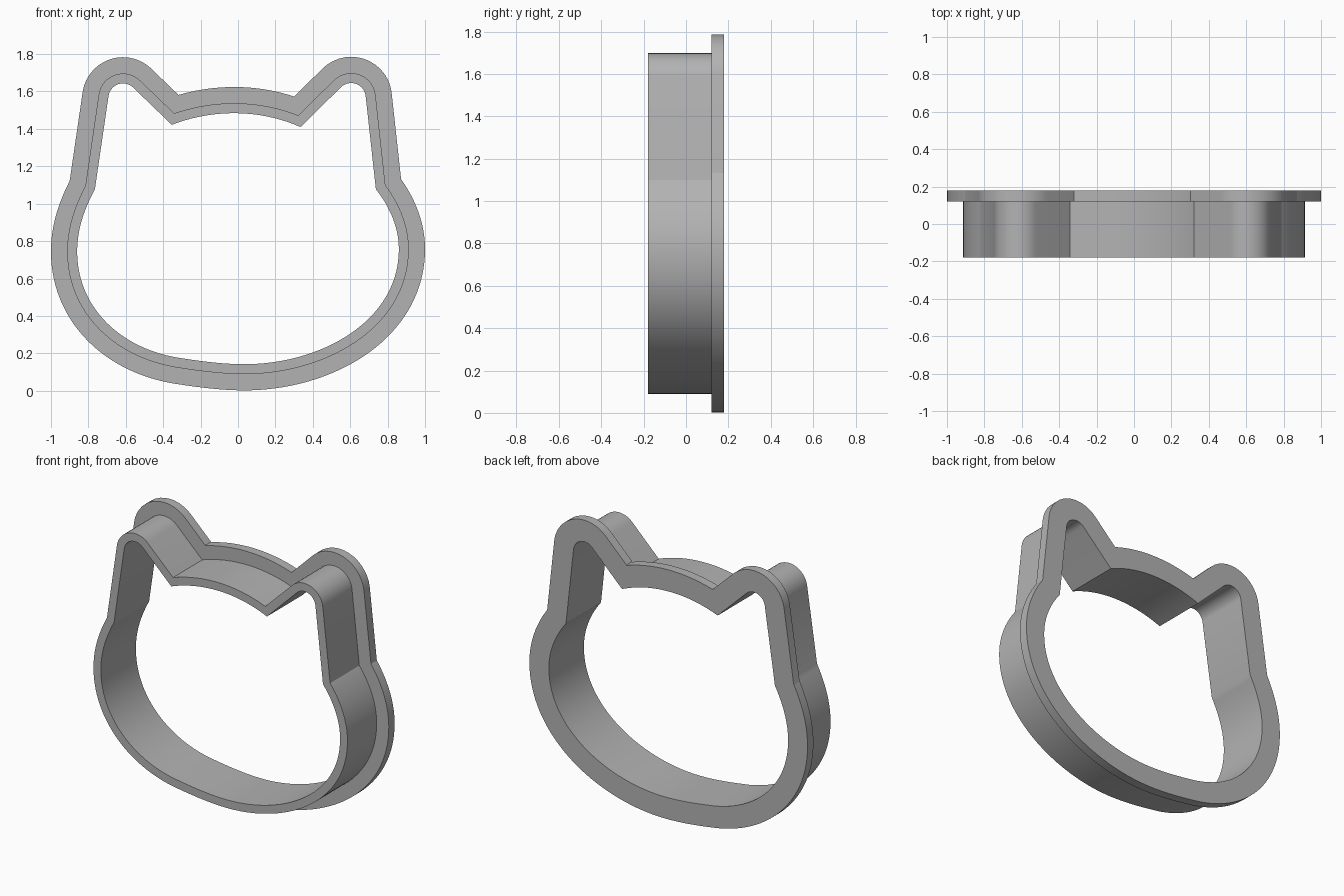
import bpy, bmesh, math
from mathutils import Vector

cube = bpy.data.objects.get("Cube")
if cube:
    bpy.data.objects.remove(cube, do_unlink=True)

WALL, FLANGE = 0.053, 0.14            # outward offsets from the inner outline
FRONT, STEP, BACK = -0.18, 0.12, 0.18  # depths along y


def material(name, rgb):
    m = bpy.data.materials.new(name)
    m.use_nodes = True
    m.diffuse_color = (*rgb, 1)
    m.node_tree.nodes["Principled BSDF"].inputs["Base Color"].default_value = (*rgb, 1)
    return m


def bezier(a, b, c, d, n):
    """Points along a cubic, leaving out the last one."""
    a, b, c, d = map(Vector, (a, b, c, d))
    pts = []
    for i in range(n):
        t = i / n
        s = 1 - t
        pts.append(a * s**3 + 3 * b * s * s * t + 3 * c * s * t * t + d * t**3)
    return pts


def arc(cx, cz, r, start, end, n):
    """Points along a circular arc, both ends included."""
    angles = [math.radians(start + (end - start) * i / n) for i in range(n + 1)]
    return [Vector((cx + r * math.cos(a), cz + r * math.sin(a))) for a in angles]


# Inner outline, counter-clockwise seen from the front
right_cheek, left_cheek = (0.737, 1.078), (-0.765, 1.078)
right_notch, left_notch = (0.334, 1.41), (-0.354, 1.422)
right_side, left_side = (0.86, 0.757), (-0.86, 0.745)
chin, jaw = (0.035, 0.142), (-0.29, 0.172)

outline = bezier(chin, (0.44, 0.142), (0.86, 0.37), right_side, 36)
outline += bezier(right_side, (0.86, 0.875), (0.81, 0.985), right_cheek, 12)
outline += [Vector(right_cheek)]
outline += arc(0.605, 1.567, 0.078, 7, 135, 14)
outline += bezier(right_notch, (0.12, 1.505), (-0.13, 1.508), left_notch, 18)
outline += [Vector(left_notch)]
outline += arc(-0.615, 1.565, 0.078, 46, 172, 14)
outline += bezier(left_cheek, (-0.825, 0.965), (-0.86, 0.86), left_side, 12)
outline += bezier(left_side, (-0.86, 0.44), (-0.62, 0.215), jaw, 30)
outline += bezier(jaw, (-0.18, 0.155), (-0.07, 0.142), chin, 8)


def offset(pts, dist):
    """Move a closed outline outward, keeping mitred corners."""
    out = []
    for i, p in enumerate(pts):
        d1 = (p - pts[i - 1]).normalized()
        d2 = (pts[(i + 1) % len(pts)] - p).normalized()
        n1, n2 = Vector((d1.y, -d1.x)), Vector((d2.y, -d2.x))
        out.append(p + (n1 + n2) * (dist / (1 + n1.dot(n2))))
    return out


# Stepped section: thin wall at the front, wide flange at the back
section = [(0, FRONT), (WALL, FRONT), (WALL, STEP),
           (FLANGE, STEP), (FLANGE, BACK), (0, BACK)]
bm = bmesh.new()
rings = [[bm.verts.new((p.x, y, p.y)) for p in offset(outline, dist)]
         for dist, y in section]
count = len(outline)
for k, ring in enumerate(rings):
    following = rings[(k + 1) % len(rings)]
    for i in range(count):
        j = (i + 1) % count
        bm.faces.new((ring[i], ring[j], following[j], following[i]))
bmesh.ops.recalc_face_normals(bm, faces=bm.faces)
mesh = bpy.data.meshes.new("cutter_ring")
bm.to_mesh(mesh)
bm.free()
mesh.materials.append(material("plain grey", (0.45, 0.45, 0.45)))

cutter = bpy.data.objects.new("cutter_ring", mesh)
bpy.context.collection.objects.link(cutter)
bpy.context.view_layer.objects.active = cutter
cutter.select_set(True)
bpy.ops.object.shade_smooth_by_angle(angle=math.radians(25))
